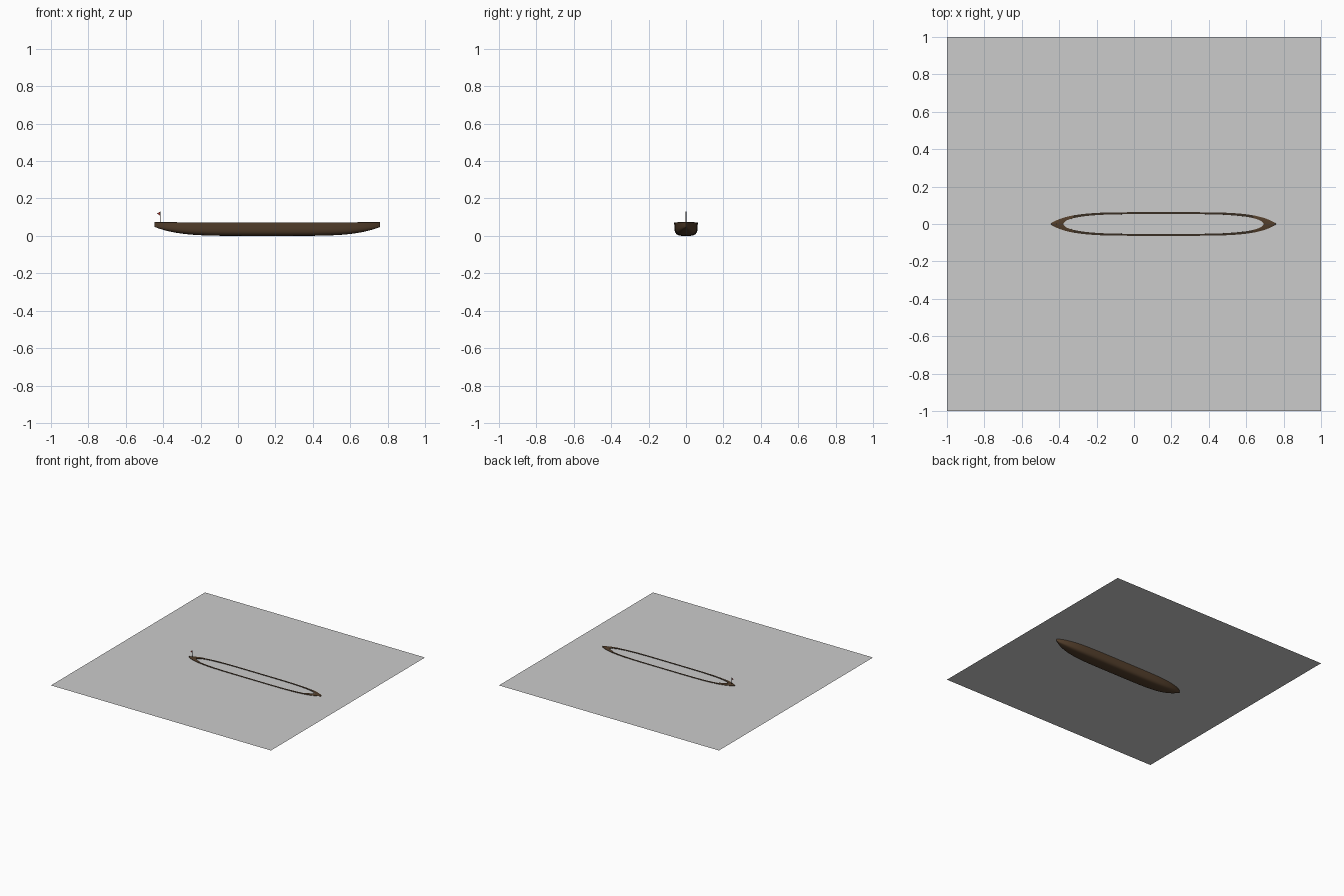
import bpy, bmesh, math

if "Cube" in bpy.data.objects:
    bpy.data.objects.remove(bpy.data.objects["Cube"])

CX = 0.157      # hull centre along x
HALF = 0.603    # hull half length
TOP = 0.071     # gunwale height
N = 48          # stations along the hull
M = 16          # points across a section


def material(name, rgb):
    m = bpy.data.materials.new(name)
    m.diffuse_color = (*rgb, 1)
    m.use_nodes = True
    m.node_tree.nodes["Principled BSDF"].inputs["Base Color"].default_value = m.diffuse_color
    return m


def make(name, verts, faces, mat=None, smooth=False):
    me = bpy.data.meshes.new(name)
    me.from_pydata(verts, [], faces)
    bm = bmesh.new()
    bm.from_mesh(me)
    bmesh.ops.remove_doubles(bm, verts=bm.verts, dist=1e-5)
    bmesh.ops.recalc_face_normals(bm, faces=bm.faces)
    bm.to_mesh(me)
    bm.free()
    ob = bpy.data.objects.new(name, me)
    bpy.context.collection.objects.link(ob)
    if mat:
        me.materials.append(mat)
    if smooth:
        bpy.ops.object.select_all(action='DESELECT')
        ob.select_set(True)
        bpy.context.view_layer.objects.active = ob
        bpy.ops.object.shade_smooth_by_angle(angle=math.radians(40))
    return ob


def grid_faces(rows, cols):
    return [(i * cols + j, i * cols + j + 1, (i + 1) * cols + j + 1, (i + 1) * cols + j)
            for i in range(rows - 1) for j in range(cols - 1)]


def power(v, p):
    return math.copysign(abs(v) ** p, v)


def outer_width(u):
    return 0.063 * max(0, 1 - abs(u) ** 5) ** 0.8


def inner_width(u):
    return 0.053 * max(0, 1 - abs(u) ** 4) ** 0.5


def skin(half, width, floor, rise):
    """Boxy rounded sections lofted from stern to bow."""
    verts = []
    for i in range(N + 1):
        u = math.sin(math.pi / 2 * (2 * i / N - 1))
        low = floor + rise * abs(u) ** 5
        for j in range(M + 1):
            a = math.pi * j / M
            verts.append((CX + half * u, width(u) * power(math.cos(a), 0.5),
                          TOP - (TOP - low) * power(abs(math.sin(a)), 0.5)))
    return verts, grid_faces(N + 1, M + 1)


wood = material("brown_wood", (0.085, 0.048, 0.024))
dark = material("dark_wood", (0.04, 0.026, 0.016))
red = material("red_cloth", (0.3, 0.04, 0.03))

# Hull, outside and inside skins
make("hull_outside", *skin(HALF, outer_width, 0.0, 0.048), wood, True)
make("hull_inside", *skin(0.535, inner_width, 0.012, 0.04), dark, True)


# Gunwale rim between the outer outline and the opening
def outline(half, width):
    pts = []
    for side in (1, -1):
        for i in range(N):
            u = side * math.sin(math.pi / 2 * (2 * i / N - 1))
            pts.append((CX + half * u, side * width(u), TOP))
    return pts


n = 2 * N
make("gunwale_rim", outline(HALF, outer_width) + outline(0.535, inner_width),
     [(k, (k + 1) % n, n + (k + 1) % n, n + k) for k in range(n)], dark)


# Raised end decks with a curved inner edge
def end_deck(name, side):
    verts, rows, cols = [], 15, 9
    for i in range(rows):
        u = 1 - 0.2 * (1 - i / (rows - 1))
        x = HALF * u
        v = x / 0.535
        start = inner_width(v) if v < 1 else 0.0
        for s in (1, -1):
            for j in range(cols):
                f = j / (cols - 1)
                y = start + (outer_width(u) - start) * f
                verts.append((CX + side * x, s * y, 0.0755 - 0.003 * f * f))
    per = 2 * cols
    faces = [(i * per + h + j, i * per + h + j + 1, (i + 1) * per + h + j + 1, (i + 1) * per + h + j)
             for i in range(rows - 1) for h in (0, cols) for j in range(cols - 1)]
    make(name, verts, faces, wood)


end_deck("bow_deck", 1)
end_deck("stern_deck", -1)

# Flag pole and small pennant at the stern
bpy.ops.mesh.primitive_cylinder_add(vertices=8, radius=0.0018, depth=0.06,
                                    location=(-0.415, 0, 0.1))
pole = bpy.context.object
pole.name = "flag_pole"
pole.data.materials.append(dark)
make("pennant", [(x, y, z) for y in (-0.0007, 0.0007)
                 for x, z in ((-0.415, 0.13), (-0.415, 0.108), (-0.434, 0.119))],
     [(0, 1, 2), (5, 4, 3), (0, 3, 4, 1), (1, 4, 5, 2), (2, 5, 3, 0)], red)

# Water surface just below the rim
bpy.ops.mesh.primitive_plane_add(size=2, location=(0, 0, 0.068))
bpy.context.object.name = "water_surface"
